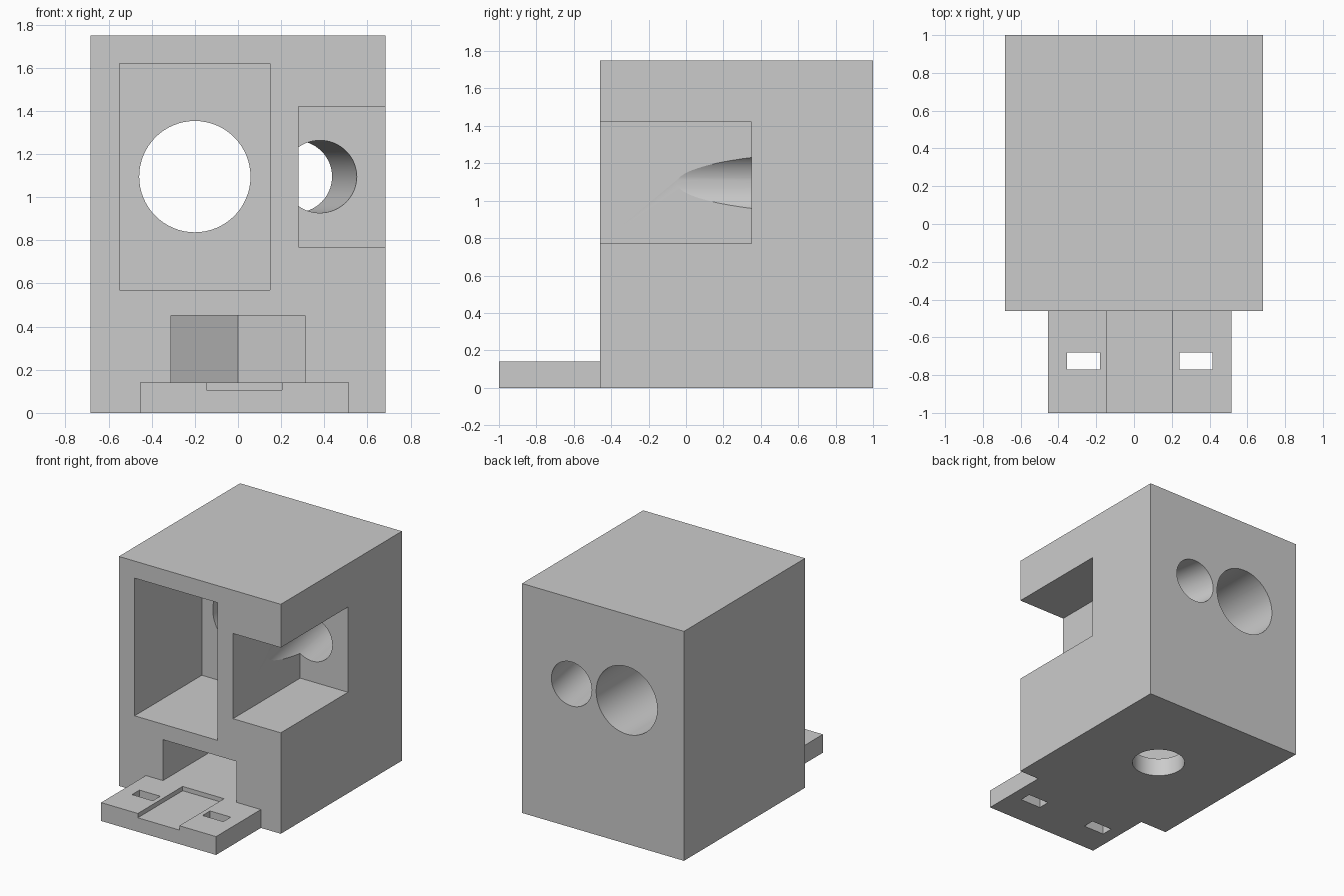
import bpy
import math

old = bpy.data.objects.get("Cube")
if old:
    bpy.data.objects.remove(old, do_unlink=True)

grey = bpy.data.materials.new("plain grey")
grey.use_nodes = True
colour = (0.6, 0.6, 0.6, 1)
grey.diffuse_color = colour
grey.node_tree.nodes["Principled BSDF"].inputs["Base Color"].default_value = colour


def box(name, x, y, z):
    """Box given by its (low, high) range on each axis."""
    spans = (x, y, z)
    bpy.ops.mesh.primitive_cube_add(size=1, location=[(a + b) / 2 for a, b in spans])
    ob = bpy.context.object
    ob.name = name
    ob.scale = [b - a for a, b in spans]
    bpy.ops.object.transform_apply(location=True, rotation=True, scale=True)
    ob.data.materials.append(grey)
    return ob


def rod(name, centre, radius, length, rotation=(0, 0, 0), sides=64):
    bpy.ops.mesh.primitive_cylinder_add(vertices=sides, radius=radius, depth=length,
                                        location=centre, rotation=rotation)
    ob = bpy.context.object
    ob.name = name
    bpy.ops.object.transform_apply(location=True, rotation=True, scale=True)
    ob.data.materials.append(grey)
    return ob


def combine(target, tool, operation="DIFFERENCE"):
    """Apply a boolean and discard the tool."""
    mod = target.modifiers.new(tool.name, "BOOLEAN")
    mod.operation = operation
    mod.solver = "EXACT"
    mod.object = tool
    bpy.context.view_layer.objects.active = target
    bpy.ops.object.modifier_apply(modifier=mod.name)
    bpy.data.objects.remove(tool, do_unlink=True)


# Main block with the mounting tab at its foot
FRONT, BACK, POCKET = -0.46, 1.0, 0.35
housing = box("housing", (-0.683, 0.683), (FRONT, BACK), (0, 1.75))
combine(housing, box("tab", (-0.455, 0.515), (-1, -0.3), (0, 0.14)), "UNION")

# Tab: shallow channel and two slots
combine(housing, box("channel", (-0.145, 0.205), (-1.1, FRONT), (0.107, 0.3)))
for x in (-0.355, 0.24):
    combine(housing, box("slot", (x, x + 0.175), (-0.77, -0.68), (-0.1, 0.3)))

# Front pocket and side pocket
combine(housing, box("front_pocket", (-0.55, 0.148), (-0.6, POCKET), (0.57, 1.62)))
combine(housing, box("side_pocket", (0.28, 0.8), (-0.6, POCKET), (0.77, 1.42)))

# Large straight bore and small slanted bore through the back
AXIS_Z = 1.095
combine(housing, rod("large_bore", (-0.2, 0.75, AXIS_Z), 0.258, 1.2, (math.pi / 2, 0, 0)))
slant = math.radians(10)
combine(housing, rod("small_bore", (0.38, POCKET, AXIS_Z), 0.168, 1.56,
                     (math.pi / 2, 0, slant)))

# Nut trap: slot from the front ending in a hexagon, with a bolt hole below
NUT_Y = 0.275
nut_trap = box("nut_trap", (-0.311, 0.311), (-0.6, NUT_Y), (0.14, 0.452))
hexagon = rod("hexagon", (0, NUT_Y, 0.296), 0.311 / math.cos(math.pi / 6), 0.312, sides=6)
combine(nut_trap, hexagon, "UNION")
combine(housing, nut_trap)
combine(housing, rod("bolt_hole", (0, NUT_Y, 0.1), 0.188, 0.4))

# Smooth bores, crisp edges
bpy.ops.object.select_all(action="DESELECT")
housing.select_set(True)
bpy.context.view_layer.objects.active = housing
bpy.ops.object.shade_smooth_by_angle(angle=math.radians(12))
